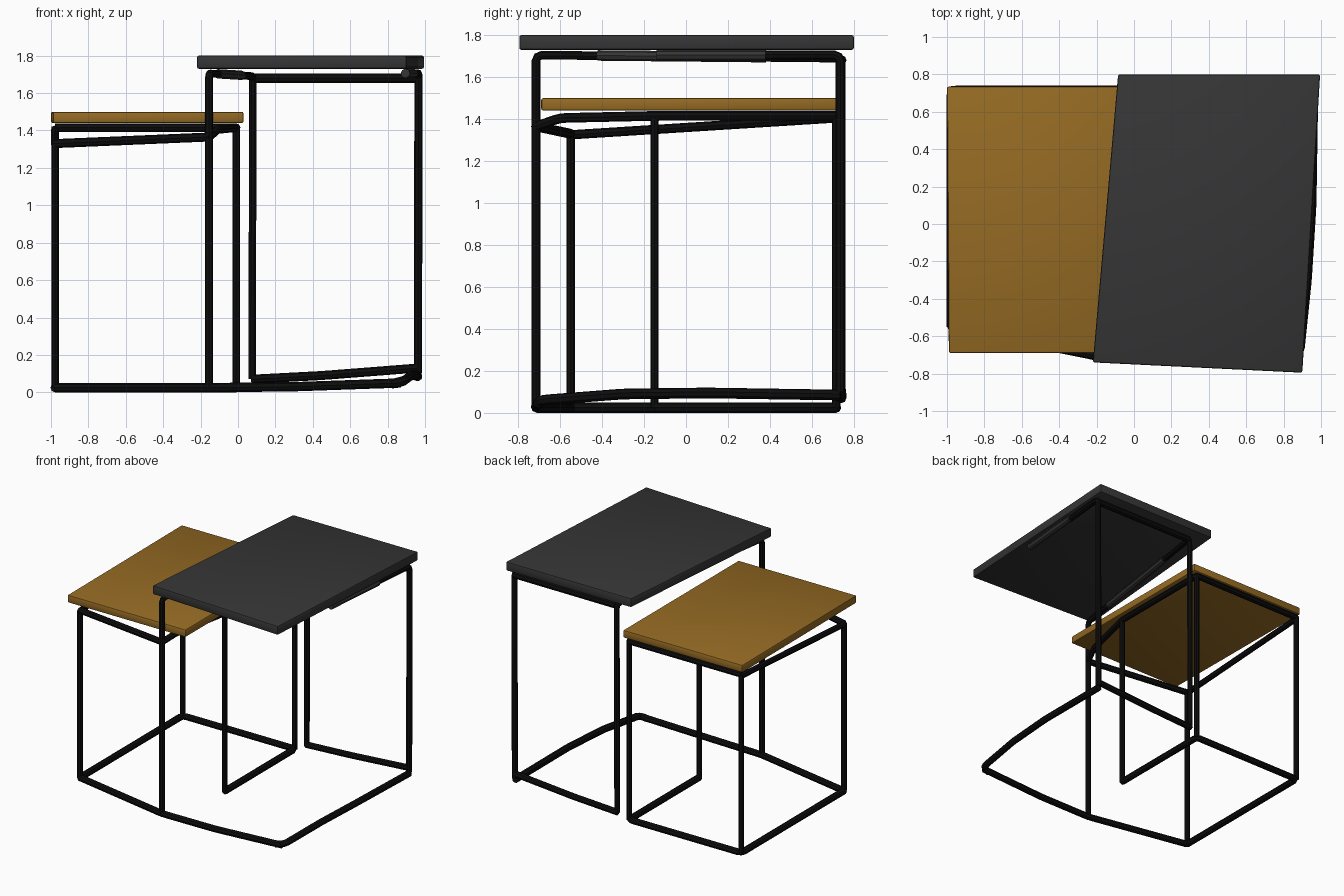
import bpy
import bmesh
from mathutils import Vector

cube = bpy.data.objects.get("Cube")
if cube:
    bpy.data.objects.remove(cube, do_unlink=True)


def material(name, rgb, rough=0.6):
    m = bpy.data.materials.new(name)
    m.use_nodes = True
    m.diffuse_color = (*rgb, 1)
    bsdf = m.node_tree.nodes["Principled BSDF"]
    bsdf.inputs["Base Color"].default_value = (*rgb, 1)
    bsdf.inputs["Roughness"].default_value = rough
    return m


BLACK = material("black metal", (0.004, 0.004, 0.004))
GREY = material("dark grey top", (0.036, 0.036, 0.036))
OCHRE = material("ochre top", (0.30, 0.145, 0.017))


def finish(obj, mat):
    obj.data.materials.clear()
    obj.data.materials.append(mat)
    bpy.ops.object.select_all(action="DESELECT")
    obj.select_set(True)
    bpy.context.view_layer.objects.active = obj
    bpy.ops.object.shade_smooth_by_angle()


def slab(name, corners, bottom, top, mat):
    """Flat table top: an outline pulled up, with softened edges."""
    bm = bmesh.new()
    base = bm.faces.new([bm.verts.new((x, y, bottom)) for x, y in corners])
    up = bmesh.ops.extrude_face_region(bm, geom=[base])["geom"]
    bmesh.ops.translate(bm, vec=(0, 0, top - bottom),
                        verts=[v for v in up if isinstance(v, bmesh.types.BMVert)])
    bmesh.ops.recalc_face_normals(bm, faces=bm.faces)
    bmesh.ops.bevel(bm, geom=bm.edges[:], offset=0.01, segments=2,
                    profile=0.5, affect="EDGES")
    me = bpy.data.meshes.new(name)
    bm.to_mesh(me)
    bm.free()
    obj = bpy.data.objects.new(name, me)
    bpy.context.collection.objects.link(obj)
    finish(obj, mat)


def rod(name, points, radius=0.021, mat=BLACK):
    """Metal rod along a path with small rounded bends."""
    pts = [Vector(p) for p in points]
    path = [pts[0]]
    for a, b, c in zip(pts, pts[1:], pts[2:]):
        to_a, to_c = (a - b).normalized() * 0.03, (c - b).normalized() * 0.03
        path += [b + to_a, b + (to_a + to_c) * 0.28, b + to_c]
    path.append(pts[-1])
    cu = bpy.data.curves.new(name, "CURVE")
    cu.dimensions = "3D"
    cu.bevel_depth = radius
    cu.bevel_resolution = 2
    cu.use_fill_caps = True
    sp = cu.splines.new("POLY")
    sp.points.add(len(path) - 1)
    for p, co in zip(sp.points, path):
        p.co = (*co, 1)
    obj = bpy.data.objects.new(name, cu)
    bpy.context.collection.objects.link(obj)
    bpy.ops.object.select_all(action="DESELECT")
    obj.select_set(True)
    bpy.context.view_layer.objects.active = obj
    bpy.ops.object.convert(target="MESH")
    finish(bpy.context.view_layer.objects.active, mat)


# Table tops
slab("low_table_top", [(-0.99, -0.69), (0.03, -0.69), (0.03, 0.735), (-1, 0.735)],
     1.44, 1.5, OCHRE)
slab("high_table_top", [(-0.22, -0.74), (0.9, -0.795), (0.995, 0.8), (-0.085, 0.8)],
     1.73, 1.8, GREY)

# Leg footprints
FL, BL = (-0.978, -0.55), (-0.978, 0.715)
MID, BACK_MID = (-0.01, -0.15), (-0.01, 0.715)
FRONT, HIGH_BACK, HIGH_SIDE = (-0.155, -0.715), (0.08, 0.74), (0.96, 0.735)
FLOOR = 0.025

# Low table legs
for name, foot, top in [("low_front_left_leg", FL, 1.33), ("low_back_left_leg", BL, 1.42),
                        ("low_middle_leg", MID, 1.42), ("low_back_middle_leg", BACK_MID, 1.42)]:
    rod(name, [(*foot, FLOOR), (*foot, top)], 0.02)

# Low table rails under the top and the floor rails
rod("low_back_rail", [(*BL, 1.415), (*BACK_MID, 1.415)], 0.023)
rod("low_left_rail", [(*BL, 1.405), (*FL, 1.325)], 0.022)
rod("low_front_rail", [(*FL, 1.33), (*FRONT, 1.365)], 0.024)
rod("low_right_rail", [(*FRONT, 1.365), (-0.11, -0.60, 1.405), (*MID, 1.415),
                       (*BACK_MID, 1.415)], 0.023)
rod("low_floor_rails", [(*FL, FLOOR), (*BL, FLOOR), (*BACK_MID, FLOOR), (*MID, FLOOR)], 0.025)

# High table: legs bend into the rails under the top
rod("high_side_frame", [(*FRONT, FLOOR), (*FRONT, 1.705), (0.08, 0.74, 1.69),
                        (0.075, 0.74, 0.07)], 0.021)
rod("high_back_rail", [(0.085, 0.74, 1.68), (0.965, 0.735, 1.68)], 0.025)
rod("high_right_leg", [(0.962, 0.735, 0.1), (0.965, 0.735, 1.705), (0.93, 0.36, 1.705)], 0.022)
rod("high_right_rail", [(0.94, 0.38, 1.705), (0.895, -0.14, 1.705)], 0.025, GREY)
rod("high_left_rail_sleeve", [(-0.108, -0.42, 1.703), (0.02, 0.38, 1.695)], 0.025, GREY)

# Curved floor rails of the high table
rod("high_floor_front_rail", [(*FL, FLOOR), (-0.155, -0.71, FLOOR), (0.3, -0.715, 0.03),
                              (0.87, -0.7, 0.05)], 0.025)
rod("high_floor_right_rail", [(0.82, -0.705, 0.045), (0.885, -0.69, 0.06), (0.925, -0.3, 0.09),
                              (0.95, 0.1, 0.095), (0.96, 0.735, 0.085)], 0.026)
rod("high_floor_back_rail", [(0.07, 0.74, 0.07), (0.45, 0.74, 0.09), (0.965, 0.735, 0.13)], 0.024)
